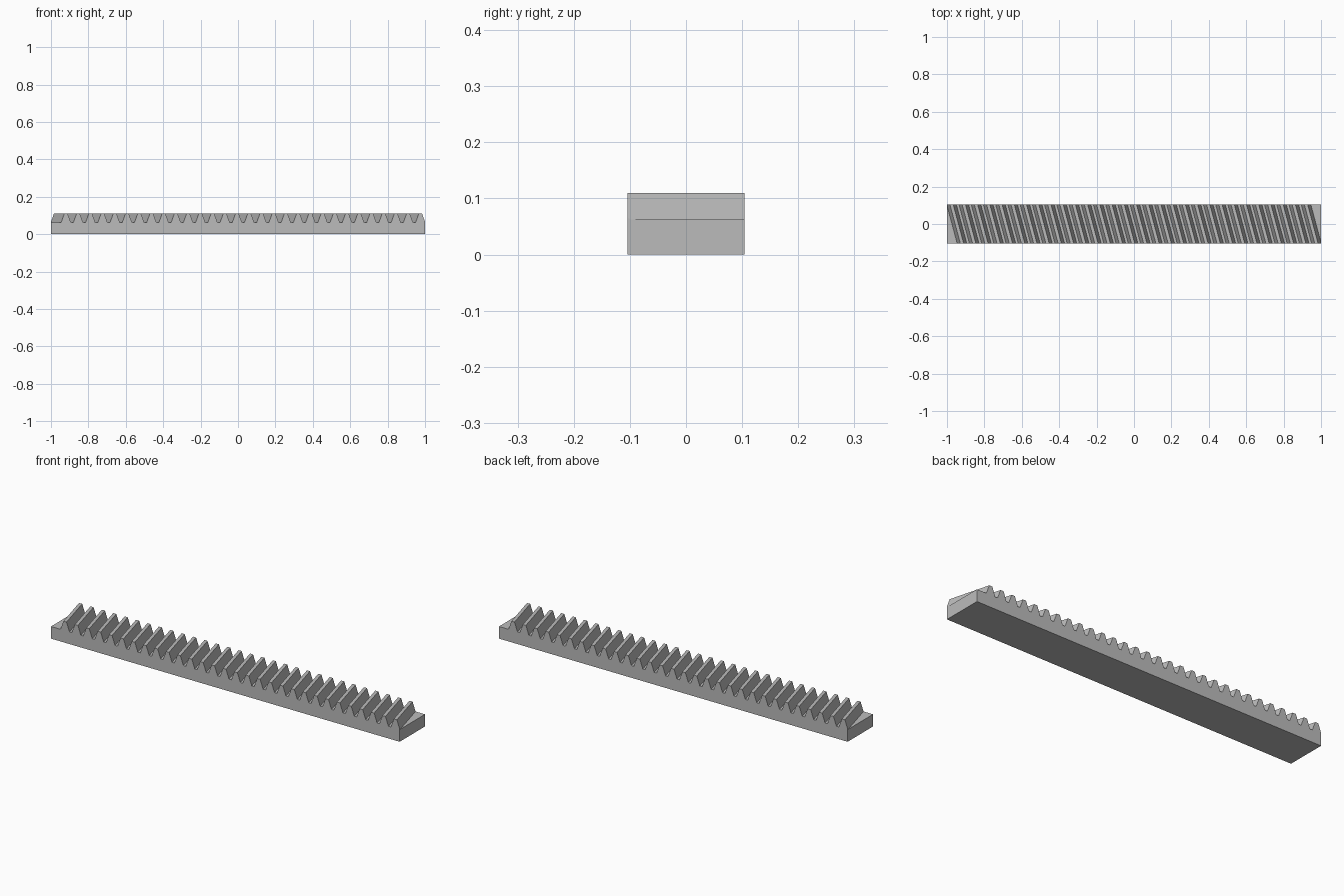
import bpy
import bmesh
import math

# Remove the default object only
cube = bpy.data.objects.get("Cube")
if cube:
    bpy.data.objects.remove(cube, do_unlink=True)

# Helical gear rack proportions
MODULE = 0.0208
PITCH = math.pi * MODULE
TEETH = 30
HALF_WIDTH = 0.104
HALF_LENGTH = 1.0
TOP = 0.1097
FLOOR = TOP - 2.25 * MODULE
HELIX = math.tan(math.radians(15))
FLANK = math.tan(math.radians(20))

# Half widths of a tooth at its root and at its tip
root = PITCH / 4 + 1.25 * MODULE * FLANK
tip = PITCH / 4 - MODULE * FLANK

# Side profile, longer than the bar so that the ends can be cut square
over = HALF_LENGTH + 0.1
profile = [(-over, 0), (over, 0), (over, FLOOR)]
for i in reversed(range(TEETH)):
    c = (i - (TEETH - 1) / 2) * PITCH
    profile += [(c + root, FLOOR), (c + tip, TOP), (c - tip, TOP), (c - root, FLOOR)]
profile.append((-over, FLOOR))

# Sweep the profile across the width, slanted by the helix angle
bm = bmesh.new()
front, back = [
    [bm.verts.new((x - y * HELIX, y, z)) for x, z in profile]
    for y in (-HALF_WIDTH, HALF_WIDTH)
]
bm.faces.new(front)
bm.faces.new(list(reversed(back)))
for i in range(len(profile)):
    j = (i + 1) % len(profile)
    bm.faces.new((front[j], front[i], back[i], back[j]))

# Cut both ends square and cap them
for side in (-1, 1):
    cut = bmesh.ops.bisect_plane(
        bm, geom=bm.verts[:] + bm.edges[:] + bm.faces[:],
        plane_co=(side * HALF_LENGTH, 0, 0), plane_no=(side, 0, 0),
        clear_outer=True)
    rim = [e for e in cut["geom_cut"] if isinstance(e, bmesh.types.BMEdge)]
    bmesh.ops.edgeloop_fill(bm, edges=rim)
bmesh.ops.recalc_face_normals(bm, faces=bm.faces[:])

mesh = bpy.data.meshes.new("gear_rack")
bm.to_mesh(mesh)
bm.free()
rack = bpy.data.objects.new("gear_rack", mesh)
bpy.context.collection.objects.link(rack)

# Plain grey metal
steel = bpy.data.materials.new("grey_steel")
steel.use_nodes = True
colour = (0.5, 0.5, 0.5, 1)
steel.diffuse_color = colour
for node in steel.node_tree.nodes:
    if node.type == "BSDF_PRINCIPLED":
        node.inputs["Base Color"].default_value = colour
mesh.materials.append(steel)
